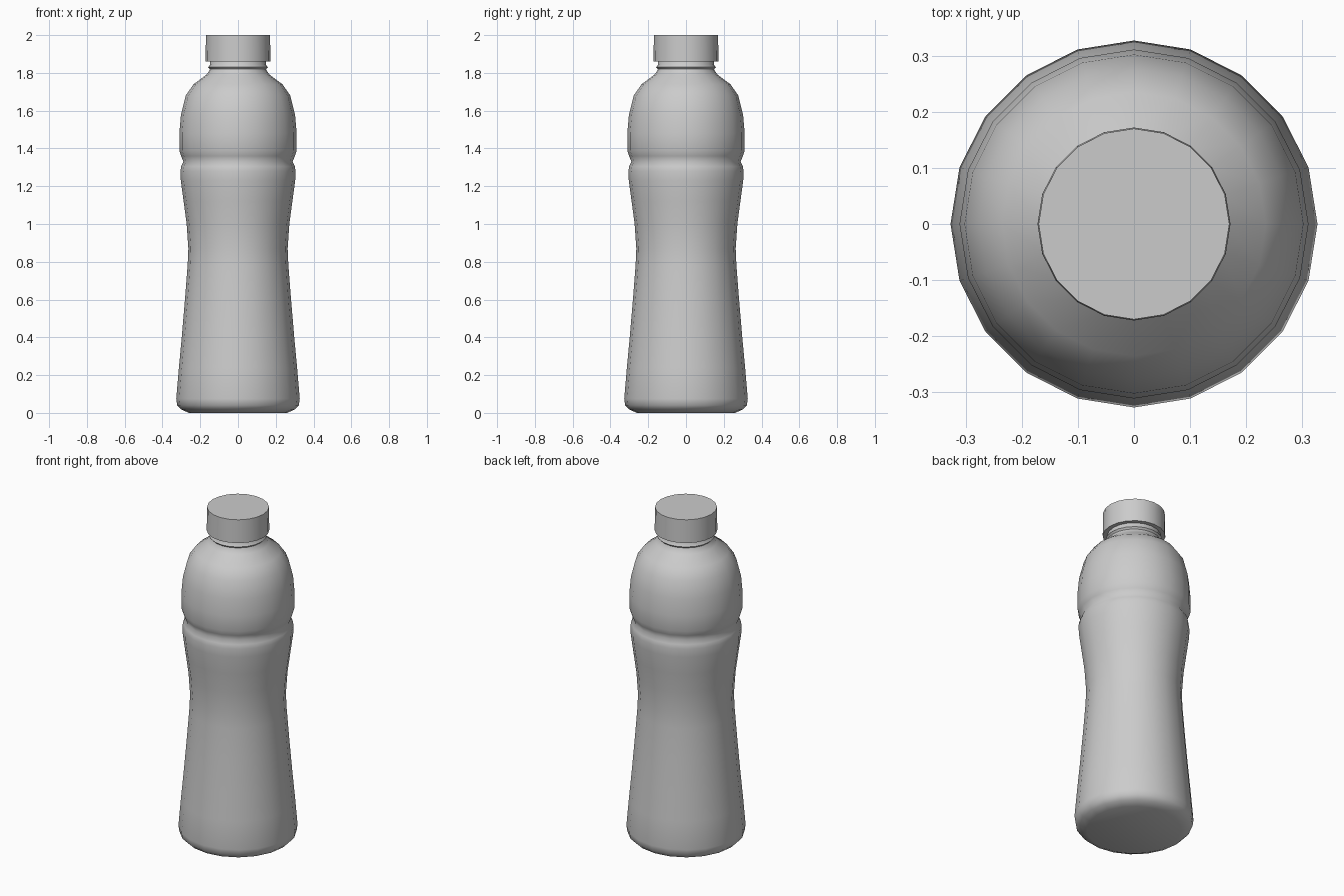
import bpy, bmesh
from math import cos, sin, pi, radians

if "Cube" in bpy.data.objects:
    bpy.data.objects.remove(bpy.data.objects["Cube"])

SIDES = 20


def lathe(name, profile, angle):
    """Revolve (radius, z) points around z and close both ends."""
    bm = bmesh.new()
    rings = [[bm.verts.new((r * cos(2 * pi * i / SIDES), r * sin(2 * pi * i / SIDES), z))
              for i in range(SIDES)] for r, z in profile]
    for lo, hi in zip(rings, rings[1:]):
        for i in range(SIDES):
            j = (i + 1) % SIDES
            bm.faces.new((lo[i], lo[j], hi[j], hi[i]))
    bm.faces.new(rings[0][::-1])
    bm.faces.new(rings[-1])
    mesh = bpy.data.meshes.new(name)
    bm.to_mesh(mesh)
    bm.free()
    obj = bpy.data.objects.new(name, mesh)
    bpy.context.collection.objects.link(obj)
    bpy.ops.object.select_all(action='DESELECT')
    obj.select_set(True)
    bpy.context.view_layer.objects.active = obj
    bpy.ops.object.shade_smooth_by_angle(angle=radians(angle))
    return obj


# Bottle body: rounded base, waist, groove, domed shoulder, neck with bead
lathe("bottle_body", [
    (0.26, 0.0), (0.30, 0.018), (0.322, 0.04), (0.327, 0.075),
    (0.313, 0.24), (0.298, 0.40), (0.281, 0.60), (0.267, 0.78), (0.263, 0.87),
    (0.272, 1.0), (0.288, 1.12), (0.303, 1.23), (0.305, 1.28), (0.301, 1.305),
    (0.289, 1.33), (0.301, 1.36), (0.311, 1.39), (0.311, 1.48),
    (0.302, 1.58), (0.277, 1.68), (0.235, 1.74), (0.168, 1.79),
    (0.153, 1.81), (0.149, 1.82), (0.158, 1.83), (0.149, 1.842), (0.145, 1.90),
], 50)

# Screw cap
lathe("cap", [(0.172, 1.86), (0.17, 2.0)], 30)
